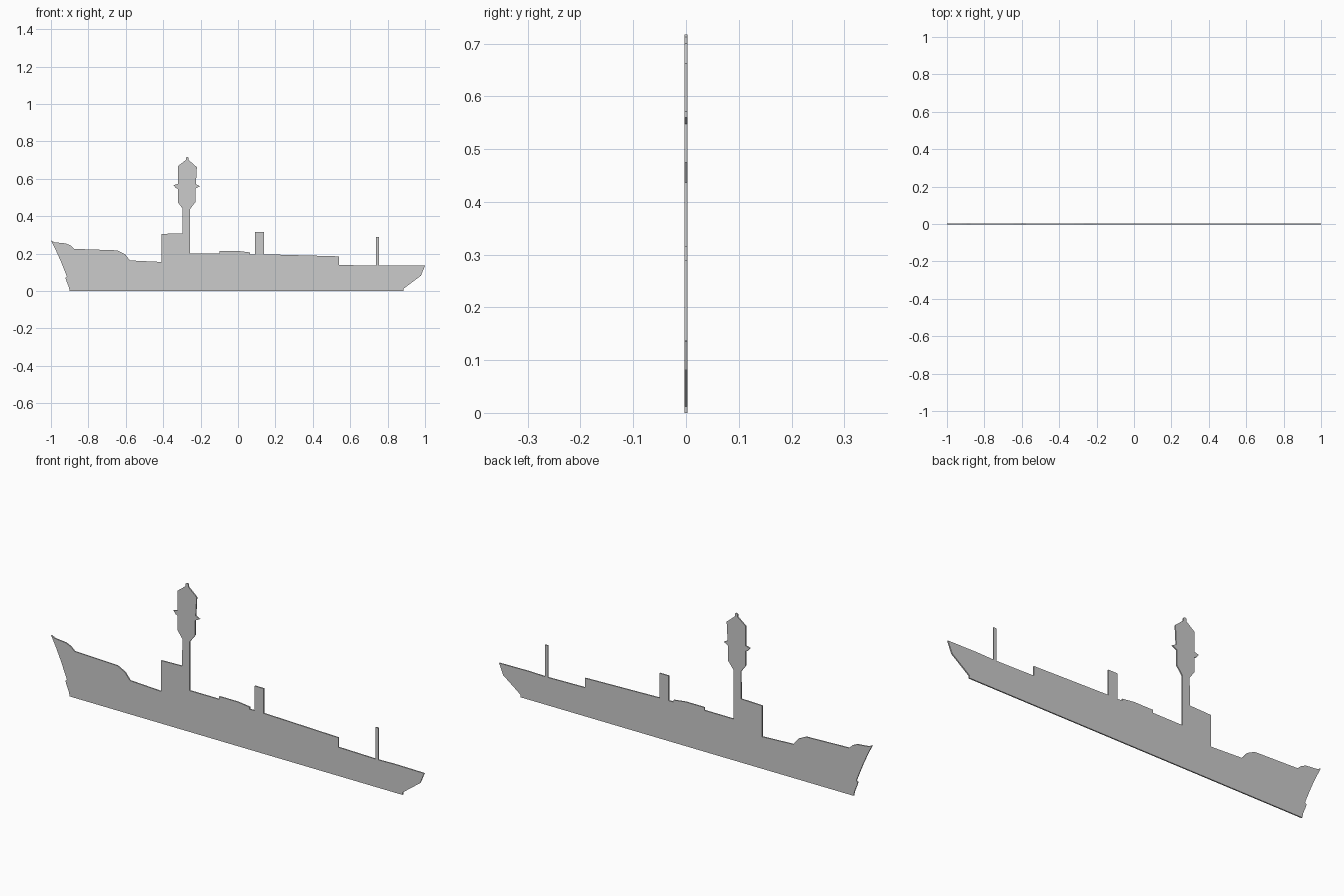
import bpy, bmesh
from mathutils import Vector

THICK = 0.006


def post(x0, x1, base0, base1, top):
    """Upright rectangular block standing on the deck line."""
    return [(x0, base0), (x0, top), (x1, top), (x1, base1)]


# Bow, with its small notch near the waterline
bow = [(-0.9, 0), (-0.906, 0.025), (-0.918, 0.054), (-0.923, 0.07), (-0.915, 0.078),
       (-0.95, 0.165), (-0.975, 0.22), (-1, 0.27)]
# Raised foredeck stepping down to the well deck
foredeck = [(-0.98, 0.26), (-0.92, 0.254), (-0.895, 0.243), (-0.875, 0.225),
            (-0.645, 0.217), (-0.605, 0.197), (-0.577, 0.163), (-0.41, 0.155)]
# Bridge block in front of the tower
bridge = [(-0.41, 0.305), (-0.298, 0.308)]
# Lamp tower: stem, lantern with side fins, roof and finial
tower = [(-0.296, 0.44), (-0.322, 0.475), (-0.322, 0.546), (-0.332, 0.55), (-0.345, 0.566),
         (-0.322, 0.572), (-0.322, 0.667), (-0.279, 0.7), (-0.279, 0.712), (-0.271, 0.717),
         (-0.264, 0.712), (-0.264, 0.7), (-0.22, 0.662), (-0.225, 0.571), (-0.204, 0.56),
         (-0.228, 0.548), (-0.228, 0.475), (-0.257, 0.437), (-0.257, 0.2)]
# Low deckhouse
deckhouse = [(-0.1, 0.2), (-0.1, 0.214), (0, 0.214), (0.065, 0.206), (0.065, 0.196)]
# Funnel and aft mast
funnel = post(0.091, 0.14, 0.196, 0.196, 0.316)
aft_step = [(0.54, 0.185), (0.54, 0.139)]
mast = post(0.739, 0.755, 0.135, 0.135, 0.289)
# Stern
stern = [(0.84, 0.137), (1, 0.135), (0.978, 0.082), (0.93, 0.046), (0.885, 0.012), (0.884, 0)]

outline = bow + foredeck + bridge + tower + deckhouse + funnel + aft_step + mast + stern

# Fill the outline and give it plate thickness
bm = bmesh.new()
face = bm.faces.new([bm.verts.new((x, -THICK / 2, z)) for x, z in outline])
ext = bmesh.ops.extrude_face_region(bm, geom=[face], use_keep_orig=True)
bmesh.ops.translate(bm, vec=Vector((0, THICK, 0)),
                    verts=[v for v in ext["geom"] if isinstance(v, bmesh.types.BMVert)])
bmesh.ops.recalc_face_normals(bm, faces=bm.faces)
bmesh.ops.triangulate(bm, faces=[f for f in bm.faces if len(f.verts) > 4])

mesh = bpy.data.meshes.new("ship_silhouette")
bm.to_mesh(mesh)
bm.free()
bpy.context.collection.objects.link(bpy.data.objects.new("ship_silhouette", mesh))
